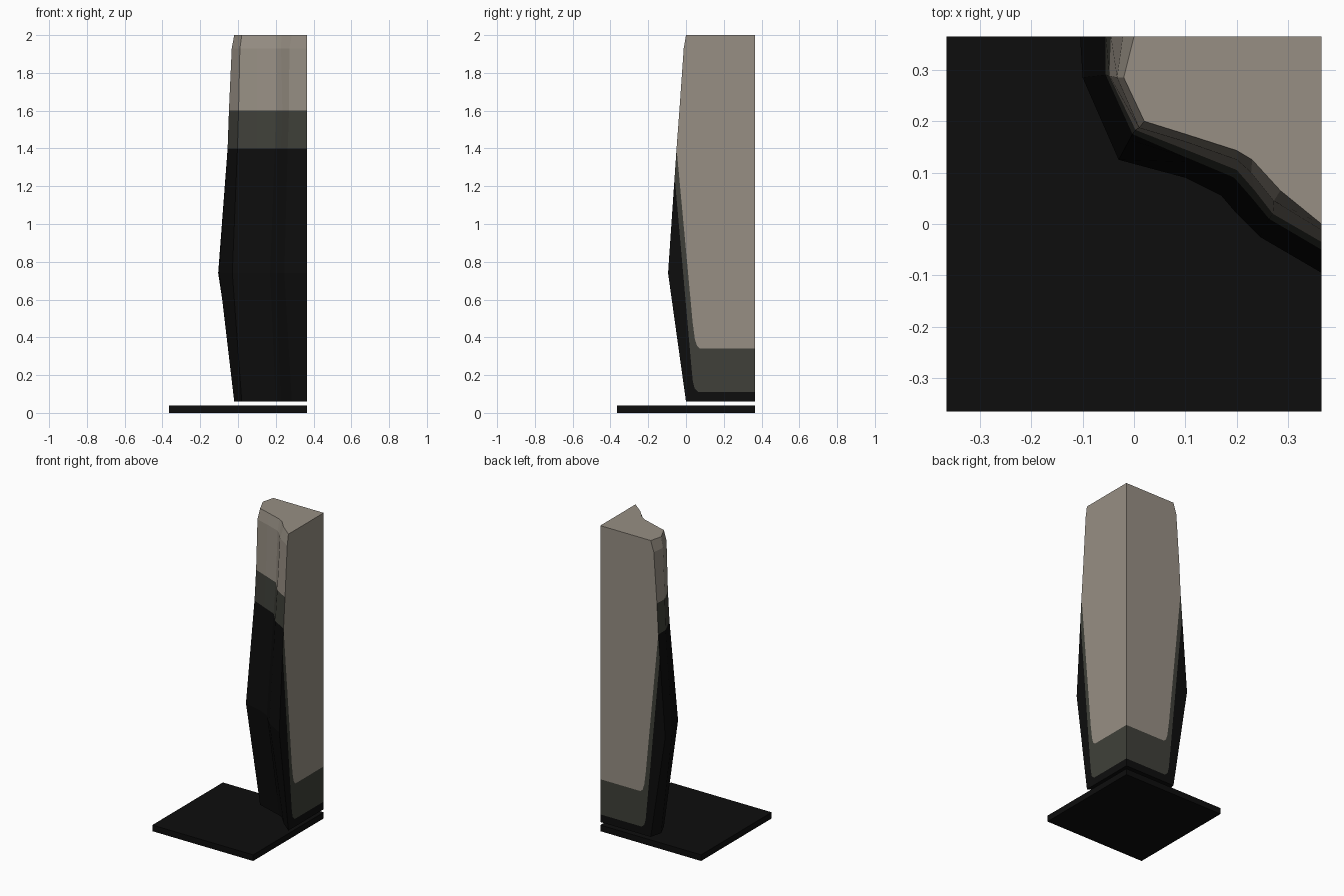
import bpy
import bmesh

if "Cube" in bpy.data.objects:
    bpy.data.objects.remove(bpy.data.objects["Cube"])

H = 0.365  # half width of the base and outer face of the tower


def material(name, rgb):
    m = bpy.data.materials.new(name)
    m.diffuse_color = (*rgb, 1)
    m.use_nodes = True
    m.node_tree.nodes["Principled BSDF"].inputs["Base Color"].default_value = m.diffuse_color
    return m


BLACK, GREY, TAN = 0, 1, 2
mats = [material("black", (0.004, 0.004, 0.004)),
        material("dark_grey", (0.05, 0.051, 0.041)),
        material("warm_stone", (0.31, 0.275, 0.23))]


def finish(bm, name):
    bmesh.ops.remove_doubles(bm, verts=bm.verts, dist=0.0005)
    bmesh.ops.recalc_face_normals(bm, faces=bm.faces)
    me = bpy.data.meshes.new(name)
    bm.to_mesh(me)
    bm.free()
    for m in mats:
        me.materials.append(m)
    ob = bpy.data.objects.new(name, me)
    bpy.context.collection.objects.link(ob)
    return ob


# Base slab
bm = bmesh.new()
bmesh.ops.create_cube(bm, size=1)
for v in bm.verts:
    v.co = (v.co.x * 2 * H, v.co.y * 2 * H, (v.co.z + 0.5) * 0.04)
finish(bm, "base_slab")

# Plan outlines of the carved face, from the back wall to the right wall
cap = [(0, H), (-.02, .285), (.02, .2), (.1, .175),
       (.2, .143), (.23, .125), (.285, .065), (H, 0)]
shoulder = [(-.022, H), (-.033, .285), (.01, .187), (.1, .16),
            (.2, .125), (.228, .1), (.272, .045), (H, -.012)]
upper = [(-.045, H), (-.048, .288), (.003, .183), (.1, .145),
         (.2, .105), (.235, .065), (.27, .02), (H, -.035)]
middle = [(-.055, H), (-.055, .29), (-.003, .175), (.1, .13),
          (.195, .09), (.23, .05), (.263, .01), (H, -.05)]
bulge = [(-.105, H), (-.1, .285), (-.03, .125), (.1, .09),
         (.17, .055), (.2, .02), (.245, -.025), (H, -.095)]
t = (1.25 - .74) / (1.4 - .74)
lower = [(a[0] + (b[0] - a[0]) * t, a[1] + (b[1] - a[1]) * t)
         for a, b in zip(bulge, middle)]
rings = [(.06, cap), (.74, bulge), (1.25, lower), (1.4, middle),
         (1.6, upper), (1.93, shoulder), (2.0, cap)]

# Tower: carved face lofted through the outlines, banded by height
bm = bmesh.new()


def face(points, mat):
    f = bm.faces.new([bm.verts.new(p) for p in points])
    f.material_index = mat


for (z0, r0), (z1, r1) in zip(rings, rings[1:]):
    mat = BLACK if z1 <= 1.4 else GREY if z1 <= 1.6 else TAN
    for i in range(len(r0) - 1):
        face([(*r0[i], z0), (*r0[i + 1], z0),
              (*r1[i + 1], z1), (*r1[i], z1)], mat)

# Top and underside
face([(*p, 2.0) for p in cap] + [(H, H, 2.0)], TAN)
face([(*p, .06) for p in cap] + [(H, H, .06)], BLACK)

# Flat walls: curved colour borders as (position along wall, height)
grey_edge = [(H, .11), (.065, .11), (.045, .13), (.036, .17), (.028, .25)]
tan_edge = [(H, .34), (.075, .34), (.058, .355), (.047, .39), (.035, .48)]


def wall(end, axis, place):
    rim = [(r[end][axis], z) for z, r in rings]
    face([place(*p) for p in
          grey_edge + [rim[2], rim[1], rim[0], (H, .06)]], BLACK)
    face([place(*p) for p in
          tan_edge + [rim[3], rim[2]] + grey_edge[::-1]], GREY)
    face([place(*p) for p in tan_edge + rim[3:] + [(H, 2.0)]], TAN)


wall(-1, 1, lambda u, z: (H, u, z))  # right wall
wall(0, 0, lambda u, z: (u, H, z))   # back wall
finish(bm, "carved_tower")
